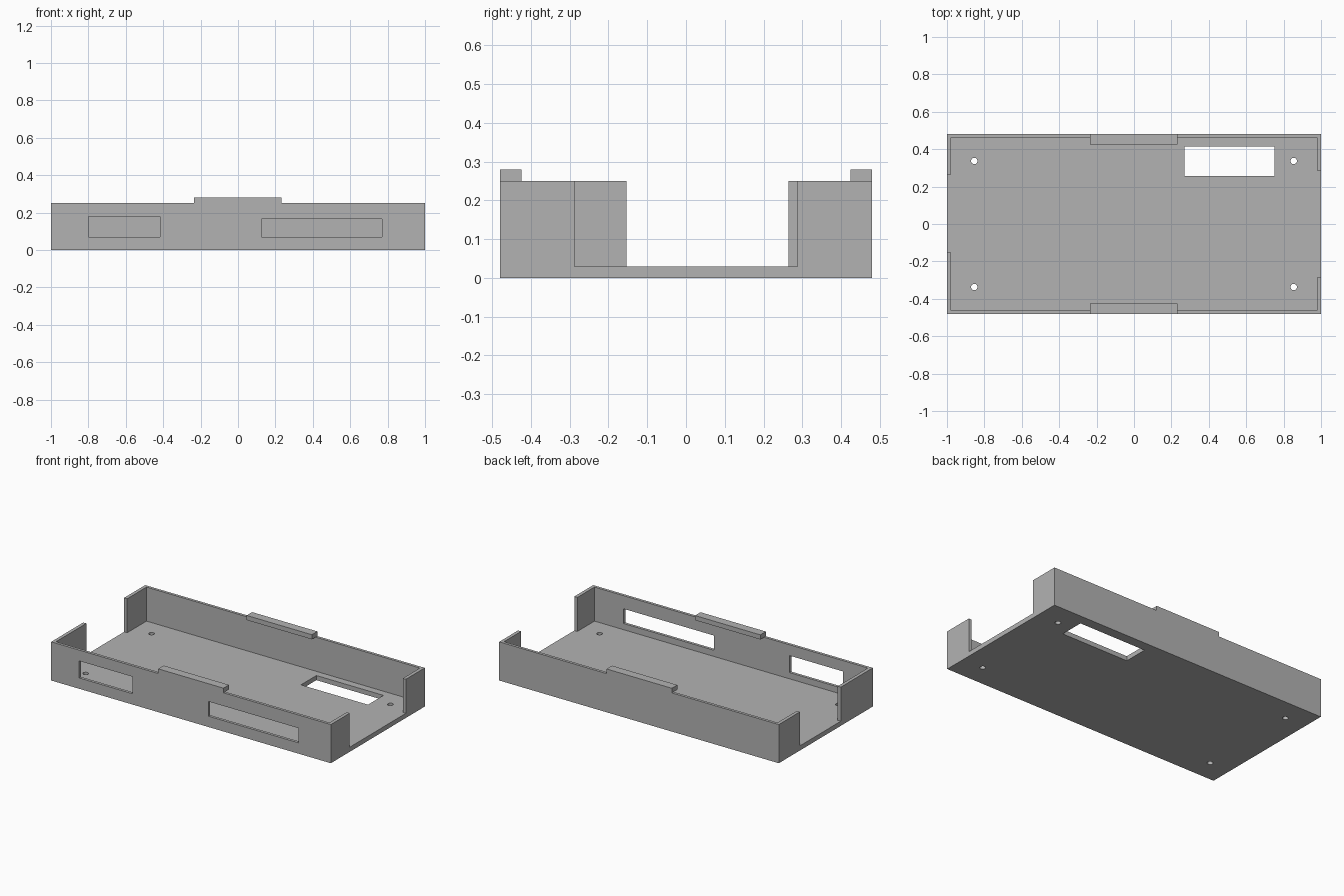
import bpy

cube = bpy.data.objects.get("Cube")
if cube:
    bpy.data.objects.remove(cube, do_unlink=True)

grey = bpy.data.materials.new("matte grey")
grey.use_nodes = True
colour = (0.45, 0.45, 0.45, 1)
grey.diffuse_color = colour
grey.node_tree.nodes["Principled BSDF"].inputs["Base Color"].default_value = colour

HALF_X, HALF_Y = 1.0, 0.48
FLOOR, RIM, TAB_TOP = 0.03, 0.25, 0.28
WALL_X, WALL_Y = 0.022, 0.018
OVER = 0.05  # how far cutters reach past the surface


def box(name, x, y, z):
    """Box from (min, max) ranges on each axis."""
    bpy.ops.mesh.primitive_cube_add(size=1)
    ob = bpy.context.object
    ob.name = name
    for v in ob.data.vertices:
        v.co = [r[0] if c < 0 else r[1] for c, r in zip(v.co, (x, y, z))]
    ob.data.materials.append(grey)
    return ob


def cut(target, cutter):
    """Subtract the cutter from the target, then discard it."""
    cutter.hide_render = True
    mod = target.modifiers.new("cut", 'BOOLEAN')
    mod.operation = 'DIFFERENCE'
    mod.solver = 'EXACT'
    mod.object = cutter
    bpy.context.view_layer.objects.active = target
    bpy.ops.object.modifier_apply(modifier=mod.name)
    bpy.data.objects.remove(cutter, do_unlink=True)


# Open tray: solid block with a hollow
tray = box("tray", (-HALF_X, HALF_X), (-HALF_Y, HALF_Y), (0, RIM))
in_x, in_y = HALF_X - WALL_X, HALF_Y - WALL_Y
cut(tray, box("hollow", (-in_x, in_x), (-in_y, in_y), (FLOOR, RIM + OVER)))

# Wide gaps in the two end walls
for side, gap in ((-1, (-0.153, 0.265)), (1, (-0.287, 0.287))):
    x = sorted((side * (in_x - OVER), side * (HALF_X + OVER)))
    cut(tray, box("end_gap", x, gap, (FLOOR, RIM + OVER)))

# Port windows in the front wall
for x, z in (((-0.80, -0.417), (0.07, 0.18)), ((0.125, 0.77), (0.07, 0.165))):
    cut(tray, box("port_window", x, (-HALF_Y - OVER, -in_y + OVER), z))

# Rectangular opening in the floor
cut(tray, box("floor_opening", (0.27, 0.75), (0.257, 0.415), (-OVER, FLOOR + OVER)))

# Screw holes near the corners
for x in (-0.854, 0.854):
    for y in (-0.337, 0.337):
        bpy.ops.mesh.primitive_cylinder_add(vertices=32, radius=0.017, depth=0.2, location=(x, y, 0))
        drill = bpy.context.object
        drill.data.materials.append(grey)
        cut(tray, drill)

# Overhanging tabs on the long walls
for name, side in (("front_tab", -1), ("back_tab", 1)):
    y = sorted((side * 0.424, side * HALF_Y))
    box(name, (-0.235, 0.232), y, (RIM, TAB_TOP))

# Flat walls, smooth hole bores
bpy.ops.object.select_all(action='DESELECT')
tray.select_set(True)
bpy.context.view_layer.objects.active = tray
bpy.ops.object.shade_smooth_by_angle(angle=0.5)
